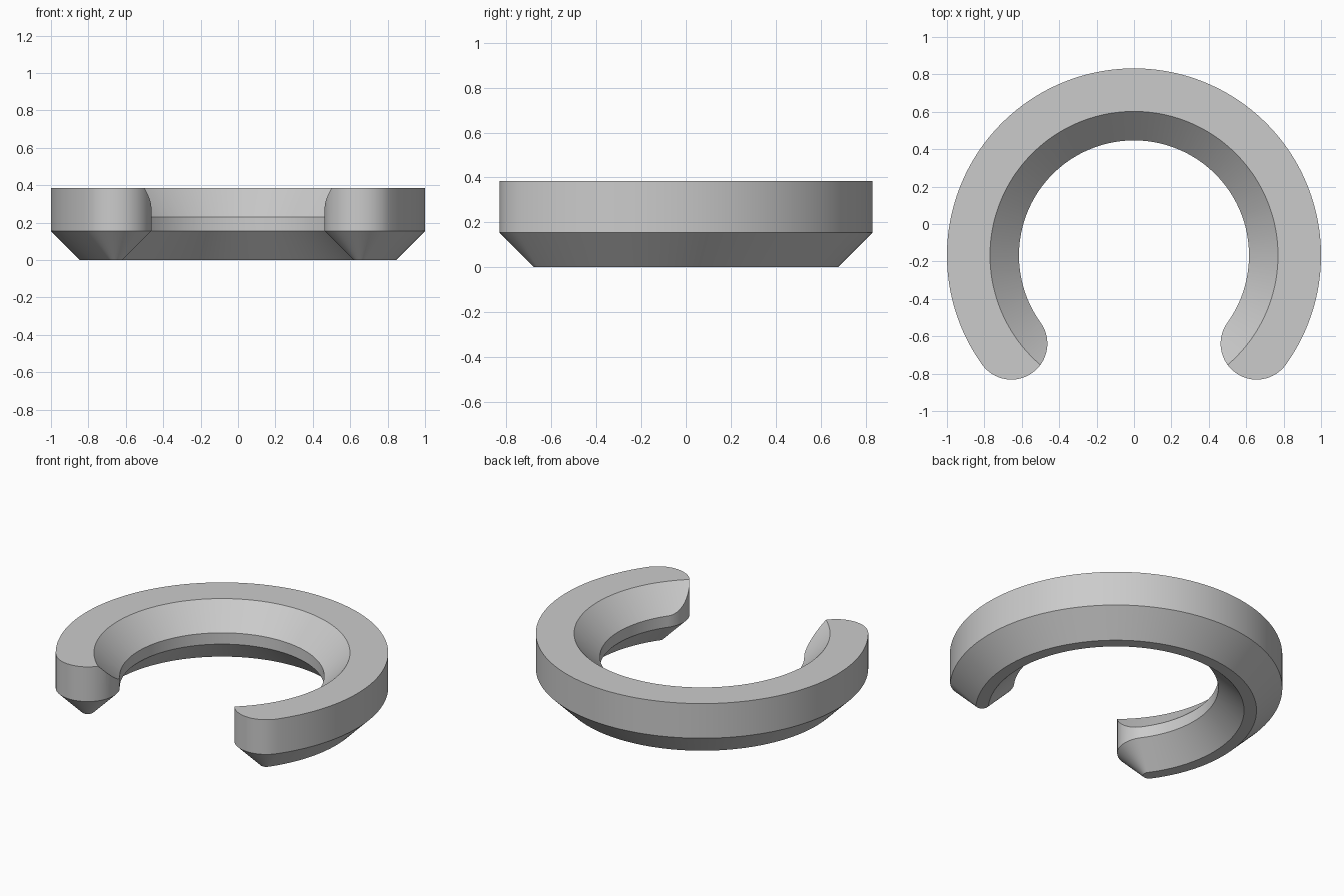
import bpy
import bmesh
from math import pi, cos, sin

cube = bpy.data.objects.get("Cube")
if cube:
    bpy.data.objects.remove(cube, do_unlink=True)

OUTER, INNER = 1.0, 0.615
MID, HALF = (OUTER + INNER) / 2, (OUTER - INNER) / 2
HEIGHT, BEVEL = 0.385, 0.155
SEGMENTS, STEPS, CAP = 252, 176, 32      # full circle, open arc, rounded end
STEP = 2 * pi / SEGMENTS
START = pi / 2 - STEP * STEPS / 2
END = pi / 2 + STEP * STEPS / 2
CY = -(OUTER + MID * sin(START) - HALF) / 2


def polar(r, a, cx=0.0, cy=CY):
    return cx + r * cos(a), cy + r * sin(a)


def outline(inset):
    """Open ring with round ends, shrunk inward by inset."""
    def cap(angle, turn):
        centre = polar(MID, angle)
        return [polar(HALF - inset, turn + pi * i / CAP, *centre) for i in range(1, CAP)]
    arc = [START + STEP * i for i in range(STEPS + 1)]
    return ([polar(OUTER - inset, a) for a in arc] + cap(END, END)
            + [polar(INNER + inset, a) for a in reversed(arc)] + cap(START, START + pi))


def loft(name, loops):
    """Closed solid through stacked (points, z) loops."""
    bm = bmesh.new()
    rings = [[bm.verts.new((x, y, z)) for x, y in pts] for pts, z in loops]
    for low, high in zip(rings, rings[1:]):
        for i in range(len(low)):
            bm.faces.new((low[i - 1], low[i], high[i], high[i - 1]))
    bm.faces.new(rings[0][::-1])
    bm.faces.new(rings[-1])
    bmesh.ops.recalc_face_normals(bm, faces=bm.faces)
    mesh = bpy.data.meshes.new(name)
    bm.to_mesh(mesh)
    bm.free()
    obj = bpy.data.objects.new(name, mesh)
    bpy.context.collection.objects.link(obj)
    return obj


# Open ring body with a bevel around its lower edge
ring = loft("open_ring", [(outline(BEVEL), 0), (outline(0), BEVEL), (outline(0), HEIGHT)])

# Cone that cuts the slope on the upper inner edge
slope = INNER - (HEIGHT - BEVEL)
cutter = loft("slope_cutter", [
    ([polar(z + slope, START + STEP * i) for i in range(SEGMENTS)], z) for z in (0.1, 0.6)])
cutter.hide_render = True
cut = ring.modifiers.new("inner_slope", 'BOOLEAN')
cut.operation = 'DIFFERENCE'
cut.solver = 'EXACT'
cut.object = cutter

bpy.ops.object.select_all(action='DESELECT')
ring.select_set(True)
bpy.context.view_layer.objects.active = ring
bpy.ops.object.modifier_apply(modifier=cut.name)
bpy.data.objects.remove(cutter, do_unlink=True)

# Plain grey
grey = bpy.data.materials.new("grey")
grey.use_nodes = True
colour = (0.6, 0.6, 0.6, 1)
grey.diffuse_color = colour
grey.node_tree.nodes["Principled BSDF"].inputs["Base Color"].default_value = colour
ring.data.materials.clear()
ring.data.materials.append(grey)
bpy.ops.object.shade_smooth_by_angle(angle=pi / 6)
